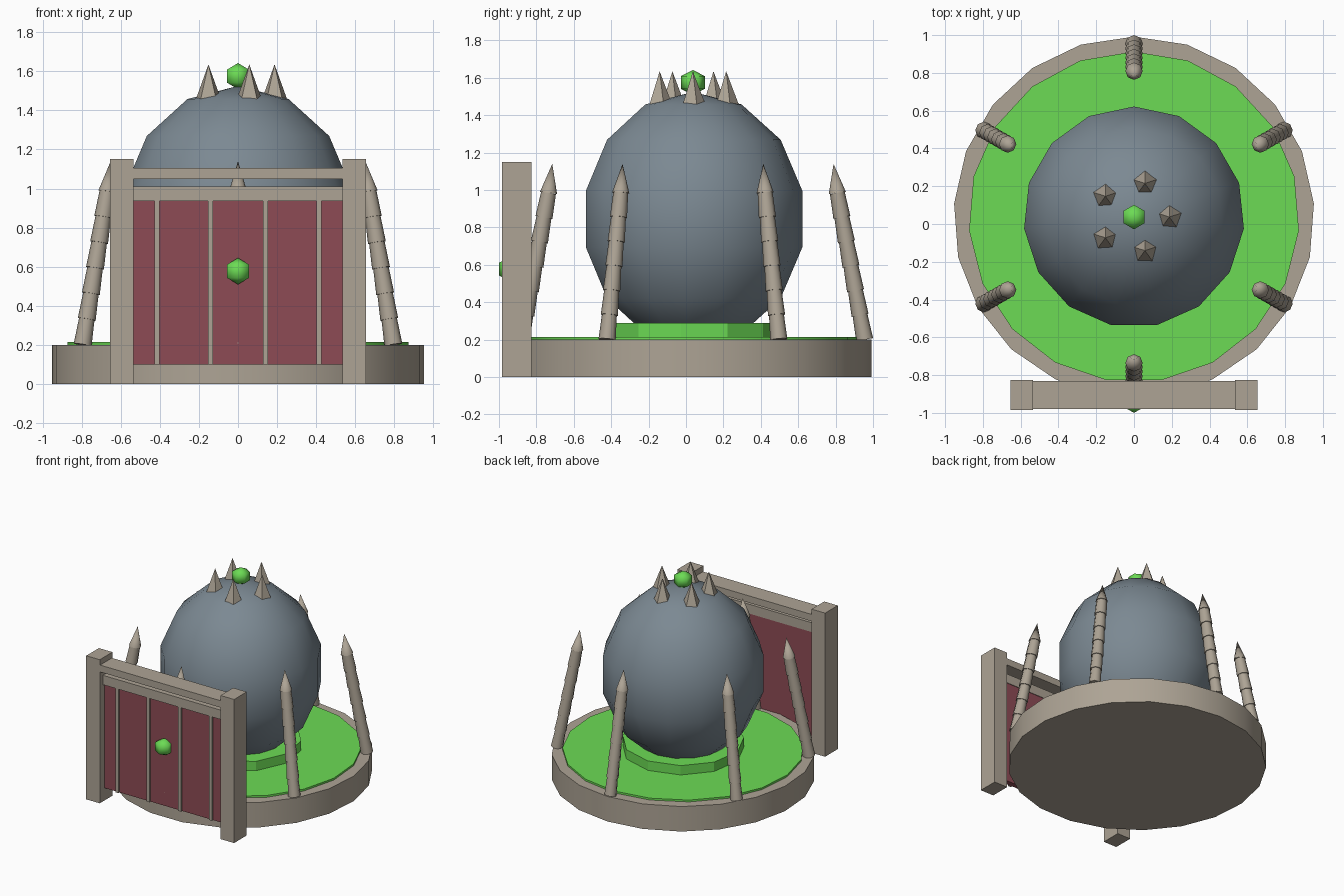
import bpy, bmesh
from math import pi, radians, cos, sin
from mathutils import Vector, Matrix

if "Cube" in bpy.data.objects:
    bpy.data.objects.remove(bpy.data.objects["Cube"])

CY = 0.037  # centre of the round base


def material(name, rgb):
    m = bpy.data.materials.new(name)
    m.diffuse_color = (*rgb, 1)
    m.use_nodes = True
    m.node_tree.nodes["Principled BSDF"].inputs["Base Color"].default_value = m.diffuse_color
    return m


STONE = material("stone", (0.42, 0.37, 0.30))
SLATE = material("slate", (0.20, 0.25, 0.29))
GREEN = material("glow_green", (0.15, 0.71, 0.09))
MAROON = material("maroon", (0.27, 0.07, 0.09))


def finish(name, bm, mat, angle=30):
    bmesh.ops.recalc_face_normals(bm, faces=bm.faces)
    me = bpy.data.meshes.new(name)
    bm.to_mesh(me)
    bm.free()
    me.materials.append(mat)
    ob = bpy.data.objects.new(name, me)
    bpy.context.collection.objects.link(ob)
    bpy.ops.object.select_all(action='DESELECT')
    bpy.context.view_layer.objects.active = ob
    ob.select_set(True)
    if angle:
        bpy.ops.object.shade_smooth_by_angle(angle=radians(angle))
    return ob


def frustum(bm, a, b, r1, r2, n):
    """Tapered prism from a to b with one corner facing +y when upright."""
    a, b = Vector(a), Vector(b)
    d = b - a
    rot = Vector((0, 0, 1)).rotation_difference(d).to_matrix().to_4x4()
    m = Matrix.Translation((a + b) / 2) @ rot @ Matrix.Rotation(corner_turn(n), 4, 'Z')
    bmesh.ops.create_cone(bm, cap_ends=True, segments=n, radius1=r1,
                          radius2=r2, depth=d.length, matrix=m)


def corner_turn(n):
    # the cone primitive starts its ring on +y
    return 0


def disc(name, r, z0, z1, n, mat):
    bm = bmesh.new()
    frustum(bm, (0, CY, z0), (0, CY, z1), r, r, n)
    return finish(name, bm, mat)


def ball(name, centre, rx, rz, n, rings, mat, angle):
    bm = bmesh.new()
    loops = []
    for k in range(1, rings):
        t = -pi / 2 + pi * k / rings
        loops.append([bm.verts.new((rx * cos(t) * sin(2 * pi * i / n),
                                    rx * cos(t) * cos(2 * pi * i / n),
                                    rz * sin(t))) for i in range(n)])
    low, high = bm.verts.new((0, 0, -rz)), bm.verts.new((0, 0, rz))
    for i in range(n):
        j = (i + 1) % n
        bm.faces.new((low, loops[0][i], loops[0][j]))
        bm.faces.new((high, loops[-1][j], loops[-1][i]))
        for p, q in zip(loops, loops[1:]):
            bm.faces.new((p[i], p[j], q[j], q[i]))
    bmesh.ops.translate(bm, verts=bm.verts, vec=centre)
    return finish(name, bm, mat, angle)


def box(name, x0, x1, y0, y1, z0, z1, mat):
    bm = bmesh.new()
    bmesh.ops.create_cube(bm, size=1)
    bmesh.ops.scale(bm, verts=bm.verts, vec=(x1 - x0, y1 - y0, z1 - z0))
    bmesh.ops.translate(bm, verts=bm.verts,
                        vec=((x0 + x1) / 2, (y0 + y1) / 2, (z0 + z1) / 2))
    return finish(name, bm, mat, 0)


# Round base, green pool and plinth
disc("base", 0.955, 0, 0.20, 21, STONE)
disc("green_pool", 0.876, 0.15, 0.215, 19, GREEN)
disc("plinth", 0.445, 0.18, 0.29, 11, GREEN)

# Big dome with a green gem on top
ball("dome", (0, CY, 0.845), 0.60, 0.68, 15, 7, SLATE, 180)
ball("top_gem", (0, CY, 1.575), 0.075, 0.067, 6, 3, GREEN, 180)

# Crown of five cones around the gem
for i in range(5):
    a = 2 * pi * i / 5
    x, y = 0.187 * cos(a), CY + 0.187 * sin(a)
    bm = bmesh.new()
    frustum(bm, (x, y, 1.45), (x, y, 1.635), 0.07, 0, 5)
    finish(f"crown_cone_{i}", bm, STONE)

# Six leaning tusks of stacked segments around the rim
for i in range(6):
    a = pi / 2 + pi * i / 3
    def at(r, z):
        return Vector((r * cos(a), CY + r * sin(a), z))
    bm = bmesh.new()
    foot, neck = at(0.918, 0.20), at(0.772, 0.985)
    for k in range(6):
        frustum(bm, foot.lerp(neck, k / 6), foot.lerp(neck, (k + 1) / 6),
                0.046, 0.040, 8)
    frustum(bm, neck, at(0.752, 1.14), 0.046, 0, 8)
    finish(f"tusk_{i}", bm, STONE, 50)

# Gate: posts, lintel, hanging panel with bars and a gem
for s, side in ((-1, "left"), (1, "right")):
    box(f"gate_post_{side}", s * 0.595 - 0.06, s * 0.595 + 0.06,
        -0.985, -0.825, 0, 1.15, STONE)
box("lintel", -0.54, 0.54, -0.98, -0.83, 1.05, 1.105, STONE)
box("gate_top_rail", -0.54, 0.54, -0.945, -0.88, 0.935, 1.01, STONE)
box("gate_panel", -0.54, 0.54, -0.925, -0.885, 0.10, 0.94, MAROON)
for i, x in enumerate((-0.415, -0.14, 0.14, 0.415)):
    box(f"gate_bar_{i}", x - 0.0125, x + 0.0125, -0.94, -0.92, 0.10, 0.94, STONE)
ball("gate_gem", (0, -0.935, 0.577), 0.075, 0.068, 6, 3, GREEN, 180)
